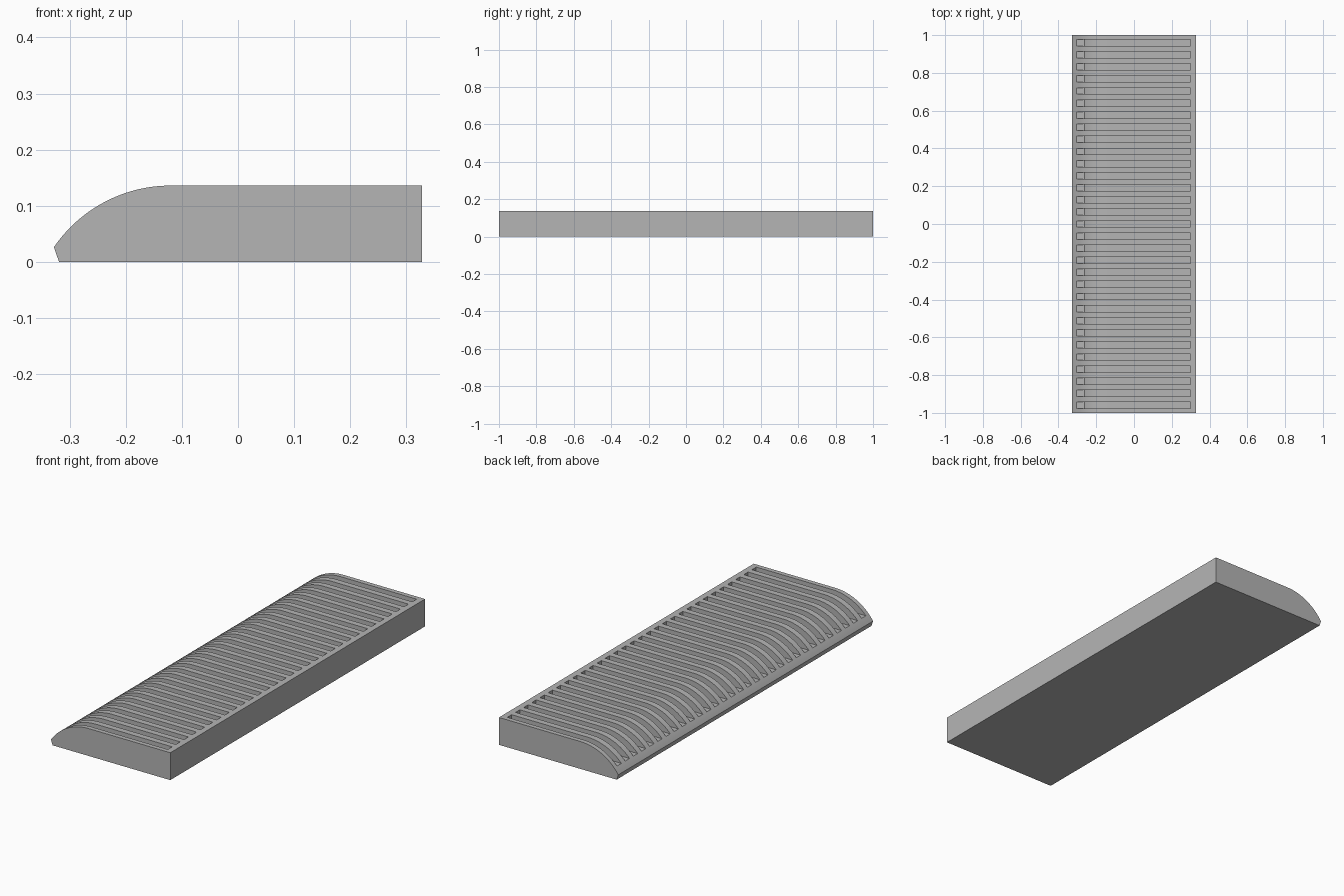
import bpy
import bmesh
from math import sin, cos, asin, acos

cube = bpy.data.objects.get("Cube")
if cube:
    bpy.data.objects.remove(cube, do_unlink=True)

HALF_X = 0.328          # half the body depth
TOP = 0.136             # height of the flat top
ARC_X, RADIUS = -0.12, 0.252
ARC_Z = TOP - RADIUS
SLOT_DEPTH = 0.03
SLOTS, PITCH, SLOT_WIDTH = 31, 0.064, 0.034

grey = bpy.data.materials.new("plain grey")
grey.use_nodes = True
grey.diffuse_color = (0.46, 0.46, 0.46, 1)
grey.node_tree.nodes["Principled BSDF"].inputs["Base Color"].default_value = grey.diffuse_color


def arc(radius, end_angle, steps=24):
    """Points of the rounded nose, from the flat top down to end_angle."""
    angles = [end_angle * i / steps for i in range(steps + 1)]
    return [(ARC_X - radius * sin(a), ARC_Z + radius * cos(a)) for a in angles]


def add_prism(bm, outline, y0, y1):
    """Extrude an x-z outline from y0 to y1."""
    face = bm.faces.new([bm.verts.new((x, y0, z)) for x, z in outline])
    result = bmesh.ops.extrude_face_region(bm, geom=[face])
    verts = [v for v in result["geom"] if isinstance(v, bmesh.types.BMVert)]
    bmesh.ops.translate(bm, verts=verts, vec=(0, y1 - y0, 0))


def make_object(name, bm):
    bmesh.ops.recalc_face_normals(bm, faces=bm.faces[:])
    mesh = bpy.data.meshes.new(name)
    bm.to_mesh(mesh)
    bm.free()
    mesh.materials.append(grey)
    obj = bpy.data.objects.new(name, mesh)
    bpy.context.collection.objects.link(obj)
    return obj


# Body: flat top, rounded nose and a small undercut below it
bm = bmesh.new()
nose = arc(RADIUS, asin((HALF_X + ARC_X) / RADIUS))
add_prism(bm, [(HALF_X, 0), (HALF_X, TOP)] + nose + [(-0.319, 0)], -1, 1)
body = make_object("slotted_body", bm)

# Slot cutter: floor follows the top, then runs out level at the nose
exit_x = -0.305
exit_z = ARC_Z + (RADIUS ** 2 - (exit_x - ARC_X) ** 2) ** 0.5
inner = RADIUS - SLOT_DEPTH
floor = arc(inner, acos((exit_z - ARC_Z) / inner))
outline = [(0.298, TOP + 0.05), (0.298, TOP - SLOT_DEPTH)] + floor
outline += [(exit_x - 0.0005, exit_z), (exit_x - 0.0005, TOP + 0.05)]
bm = bmesh.new()
for i in range(SLOTS):
    y = (i - (SLOTS - 1) / 2) * PITCH
    add_prism(bm, outline, y - SLOT_WIDTH / 2, y + SLOT_WIDTH / 2)
cutter = make_object("slot_cutter", bm)
cutter.hide_render = True
cutter.hide_viewport = True

# Cut the slots
cut = body.modifiers.new("slots", "BOOLEAN")
cut.operation = "DIFFERENCE"
cut.solver = "EXACT"
cut.object = cutter

# Smooth nose with crisp edges
bpy.context.view_layer.objects.active = body
body.select_set(True)
bpy.ops.object.modifier_apply(modifier=cut.name)
bpy.ops.object.shade_smooth_by_angle(angle=0.5)
bpy.data.objects.remove(cutter, do_unlink=True)
